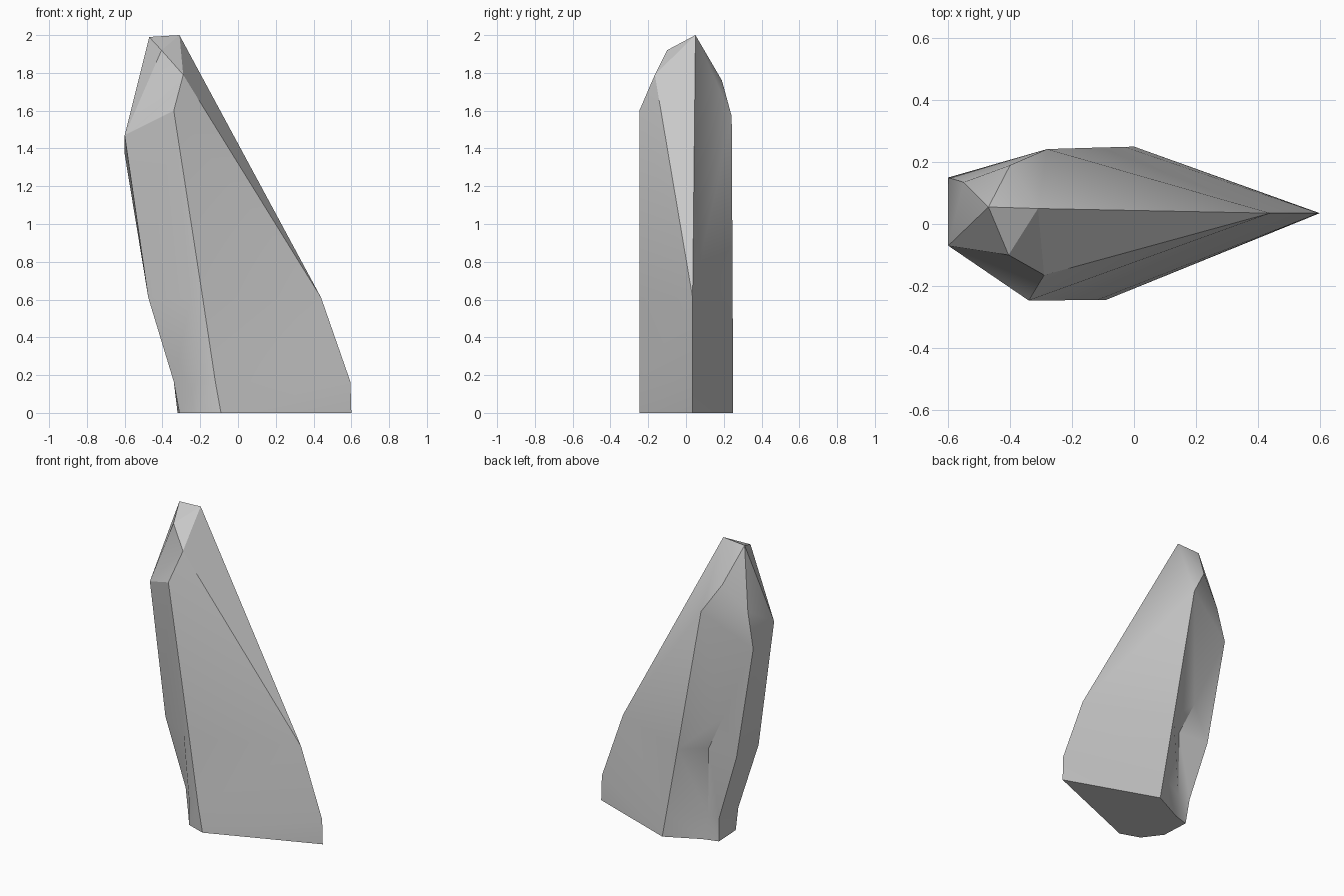
import bpy, bmesh, math

if "Cube" in bpy.data.objects:
    bpy.data.objects.remove(bpy.data.objects["Cube"])

# Lower rings: t=keel tip, b=back ridge, d=back dent, l=left back,
# m=left front, e=front shoulder, f=front ridge
names = "tbdlmef"
rings = [
    (0.0, [(.6, .035), (0, .25), (-.22, .14), (-.32, .11), (-.31, -.08), (-.22, -.2), (-.09, -.245)]),
    (0.165, [(.595, .035), (-.03, .249), (-.25, .125), (-.335, .13), (-.34, -.065), (-.22, -.2), (-.12, -.246)]),
    (0.61, [(.44, .035), (-.11, .247), (-.255, .125), (-.47, .14), (-.475, -.085), (-.25, -.215), (-.187, -.246)]),
]
# Upper corner points
upper = {
    "D": (-.37, .135, .85),    # top of back dent
    "F": (-.28, .242, 1.57),   # back ridge top
    "C": (-.34, -.247, 1.6),   # front ridge top
    "L": (-.6, .15, 1.37), "M": (-.6, -.07, 1.47), "O": (-.55, .135, 1.6),
    "1": (-.31, .05, 2.0), "2": (-.47, .055, 1.99), "3": (-.405, -.1, 1.92),
    "4": (-.4, .19, 1.76), "5": (-.29, -.165, 1.79),
}
facets = ("135t 123 142 1tF4 tbF t5Cf 32M 3MC5 24O 2OM OLM 4FLO "
          "FbD bdD FDL Ddl DlL LlmM CMm Cme Cef").split()

bm = bmesh.new()
loops = [[bm.verts.new((x, y, z)) for x, y in pts] for z, pts in rings]

# Flat base and side walls
bm.faces.new(loops[0])
for lo, hi in zip(loops, loops[1:]):
    for i in range(7):
        j = (i + 1) % 7
        bm.faces.new((lo[i], lo[j], hi[j], hi[i]))

# Faceted upper part
pt = dict(zip(names, loops[-1]))
pt.update({k: bm.verts.new(co) for k, co in upper.items()})
for f in facets:
    bm.faces.new([pt[k] for k in f])

bmesh.ops.triangulate(bm, faces=bm.faces[:])
bmesh.ops.recalc_face_normals(bm, faces=bm.faces[:])
mesh = bpy.data.meshes.new("standing_rock")
bm.to_mesh(mesh)
bm.free()
rock = bpy.data.objects.new("standing_rock", mesh)
bpy.context.collection.objects.link(rock)

bpy.context.view_layer.objects.active = rock
rock.select_set(True)
bpy.ops.object.shade_smooth_by_angle(angle=math.radians(30))
